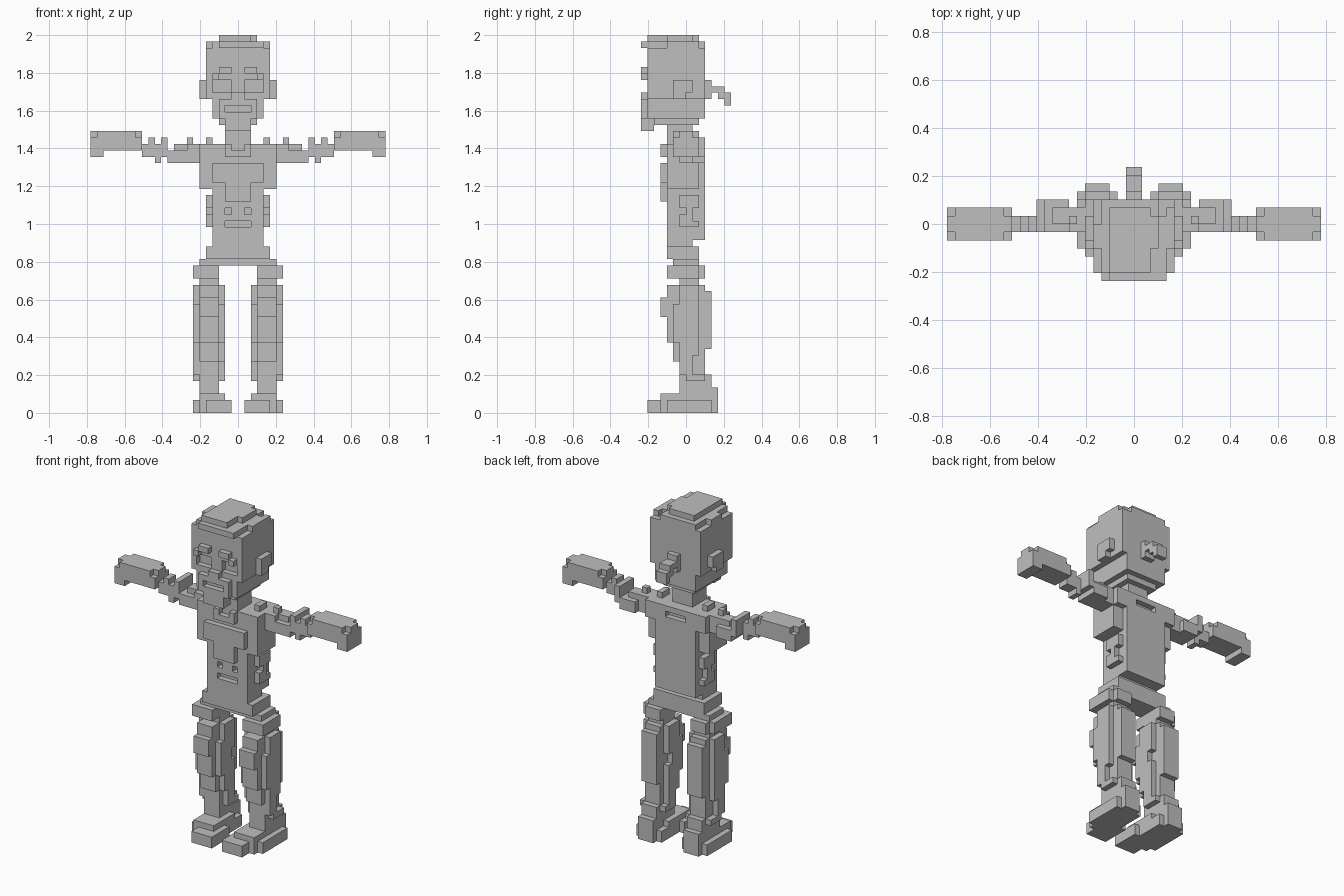
import bpy, bmesh
from mathutils import Vector

if "Cube" in bpy.data.objects:
    bpy.data.objects.remove(bpy.data.objects["Cube"])

U = 2 / 59  # one block

grey = bpy.data.materials.new("plain grey")
grey.diffuse_color = (0.52, 0.52, 0.52, 1)
grey.use_nodes = True
grey.node_tree.nodes["Principled BSDF"].inputs["Base Color"].default_value = grey.diffuse_color


def cells(b):
    x0, x1, y0, y1, z0, z1 = b
    return {(x, y, z) for x in range(x0, x1) for y in range(y0, y1) for z in range(z0, z1)}


def part(name, boxes, cuts=(), flip=False):
    """Join block boxes, carve the cuts, and skin the outside only."""
    vox = set().union(*map(cells, boxes)).difference(*map(cells, cuts))
    if flip:
        vox = {(-1 - x, y, z) for x, y, z in vox}
    bm = bmesh.new()
    for c in vox:
        for axis in range(3):
            for s in (0, 1):
                n = list(c)
                n[axis] += 2 * s - 1
                if tuple(n) in vox:
                    continue
                a, b = (axis + 1) % 3, (axis + 2) % 3
                quad = []
                for da, db in ((0, 0), (1, 0), (1, 1), (0, 1)):
                    p = list(c)
                    p[axis] += s
                    p[a] += da
                    p[b] += db
                    quad.append(bm.verts.new(Vector(p) * U))
                bm.faces.new(quad if s else quad[::-1])
    bmesh.ops.remove_doubles(bm, verts=bm.verts, dist=U / 100)
    bmesh.ops.dissolve_limit(bm, angle_limit=0.01, verts=bm.verts, edges=bm.edges)
    me = bpy.data.meshes.new(name)
    bm.to_mesh(me)
    bm.free()
    me.materials.append(grey)
    bpy.context.collection.objects.link(bpy.data.objects.new(name, me))


def pair(name, boxes, cuts=()):
    part("left_" + name, boxes, cuts)
    part("right_" + name, boxes, cuts, flip=True)


# Head block, narrowing at the jaw
part("head", [(-5, 5, -6, 3, 49, 57), (-4, 4, -6, 3, 46, 49), (-3, 3, -5, 2, 45, 46)],
     [(-4, -1, -6, -5, 50, 52), (1, 4, -6, -5, 50, 52)])
# Stepped hair cap and fringe
part("hair", [(-4, 4, -7, 3, 57, 58), (-5, 5, -3, 2, 57, 58), (-3, 2, -6, 2, 58, 59),
              (2, 3, -3, 1, 58, 59)],
     [(-4, -3, -7, -6, 57, 58), (3, 4, 1, 3, 57, 58), (-5, -4, 0, 2, 57, 58)])
# Tied hair at the back
part("ponytail", [(-1, 1, 3, 4, 49, 52), (-1, 1, 4, 6, 50, 51), (-1, 1, 5, 7, 49, 50),
                  (-1, 1, 6, 7, 48, 50)])
pair("eyebrow", [(1, 3, -7, -6, 53, 54), (3, 4, -7, -6, 52, 53)])
pair("ear", [(5, 6, -2, 0, 49, 52), (5, 6, 0, 1, 50, 52)])
# Nose, moustache and goatee around the mouth
part("beard", [(-1, 1, -7, -6, 49, 50), (-3, 3, -7, -6, 46, 49), (-2, 2, -7, -5, 44, 46)],
     [(-2, 2, -7, -6, 47, 48)])
part("neck", [(-2, 2, -3, 1, 42, 45)])

# Chest with shoulder tabs, collar, front flap and a slit at the back
part("chest", [(-6, 6, -3, 3, 35, 42), (-5, -4, -1, 1, 42, 43), (4, 5, -1, 1, 42, 43),
               (-4, 4, -4, -3, 36, 39), (-2, 2, -4, -3, 33, 36),
               (-2, -1, -4, -3, 40, 42), (1, 2, -4, -3, 40, 42), (-1, 1, -4, -3, 40, 41)],
     [(-2, 2, 2, 3, 40, 41), (-6, -4, 2, 3, 35, 39), (4, 6, 2, 3, 35, 39)])
# Belly with two square holes and a slot
part("belly", [(-4, 4, -3, 3, 27, 35)],
     [(-2, -1, -3, -2, 31, 32), (1, 2, -3, -2, 31, 32), (-2, 2, -3, -2, 29, 30)])
pair("side_pouch", [(4, 5, -1, 2, 29, 34)], [(4, 5, -1, 0, 31, 32), (4, 5, 1, 2, 30, 32)])
part("hips", [(-4, 4, -3, 1, 26, 27), (-5, 5, -3, 2, 24, 26), (-6, 6, -2, 2, 23, 24)])

# Arms: shoulder, elbow, wrist, hand
pair("upper_arm", [(6, 8, -1, 2, 39, 42), (7, 8, 0, 1, 42, 43), (8, 11, -1, 3, 39, 41),
                   (8, 10, 0, 2, 41, 42)])
pair("forearm", [(11, 12, -1, 3, 40, 43), (12, 13, -1, 1, 39, 42), (13, 15, -1, 1, 40, 42),
                 (13, 14, -1, 1, 42, 43)])
pair("hand", [(15, 23, -2, 2, 41, 44), (21, 23, -2, 2, 40, 41)],
     [(x, x + 1, y, y + 1, 43, 44) for x in (15, 22) for y in (-2, 1)])

# Legs: thigh, padded shin, ankle cuff, foot
pair("thigh", [(3, 6, -1, 2, 19, 24), (3, 7, -3, 2, 21, 23), (3, 6, 2, 3, 21, 23)])
pair("leg", [(3, 6, -2, 3, 8, 20), (3, 6, -3, 2, 11, 20), (3, 6, -4, -3, 15, 18),
             (3, 6, 3, 4, 10, 19), (2, 7, -1, 2, 6, 20), (2, 7, -2, 0, 11, 17)],
     [(2, 3, 1, 2, 13, 15), (6, 7, 1, 2, 6, 9), (2, 3, -1, 0, 6, 8)])
pair("ankle", [(3, 6, -1, 3, 2, 9), (2, 7, 0, 3, 5, 6), (3, 6, 2, 4, 4, 6)])
pair("foot", [(1, 5, -6, -4, 0, 2), (1, 6, -4, -3, 0, 2), (2, 7, -3, 4, 0, 2),
              (1, 2, -3, -1, 0, 2), (2, 6, -4, 2, 2, 3), (3, 6, 1, 5, 0, 4)])
